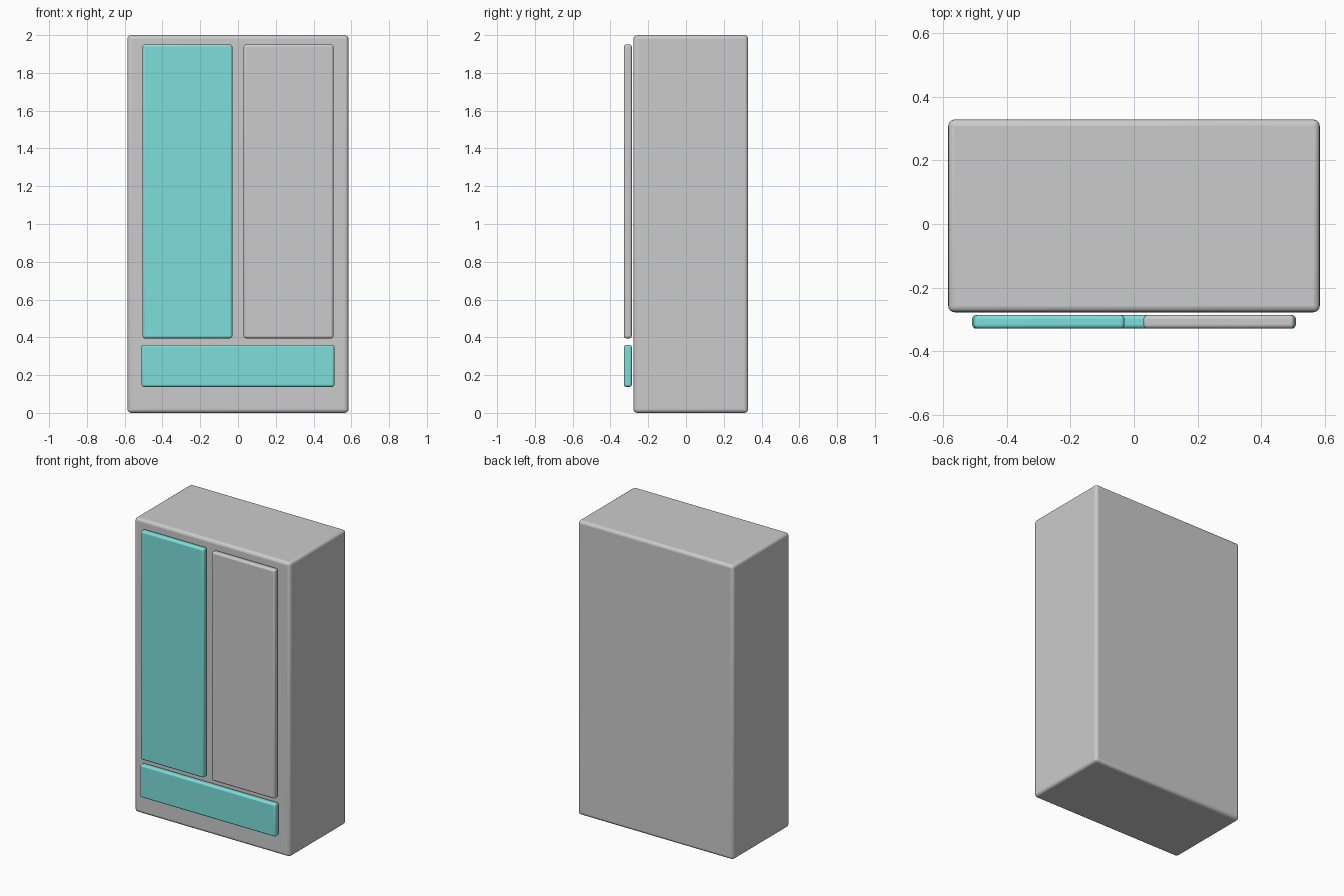
import bpy
import math

if "Cube" in bpy.data.objects:
    bpy.data.objects.remove(bpy.data.objects["Cube"])

teal = bpy.data.materials.new("teal_paint")
teal.diffuse_color = (0.21, 0.74, 0.72, 1.0)
teal.use_nodes = True
teal.node_tree.nodes["Principled BSDF"].inputs["Base Color"].default_value = teal.diffuse_color


def rounded_box(name, x, y, z, radius, material=None):
    """Box between (min, max) pairs with softly rounded edges."""
    spans = (x, y, z)
    bpy.ops.mesh.primitive_cube_add(size=1, location=[(a + b) / 2 for a, b in spans])
    obj = bpy.context.object
    obj.name = name
    obj.scale = [b - a for a, b in spans]
    bpy.ops.object.transform_apply(location=False, rotation=False, scale=True)
    bevel = obj.modifiers.new("rounded_edges", 'BEVEL')
    bevel.width = radius
    bevel.segments = 4
    bpy.ops.object.shade_smooth_by_angle(angle=math.radians(30))
    if material:
        obj.data.materials.append(material)
    return obj


FRONT = (-0.329, -0.287)   # depth of the front panels
DOOR_Z = (0.395, 1.95)

# Cabinet body
rounded_box("cabinet_body", (-0.585, 0.585), (-0.278, 0.329), (0.0, 2.0), 0.02)

# Two tall doors, the left one coloured
for name, side, mat in (("left_door", -1, teal), ("right_door", 1, None)):
    rounded_box(name, sorted((side * 0.03, side * 0.505)), FRONT, DOOR_Z, 0.012, mat)

# Wide drawer below the doors
rounded_box("drawer_front", (-0.51, 0.51), FRONT, (0.138, 0.36), 0.012, teal)
